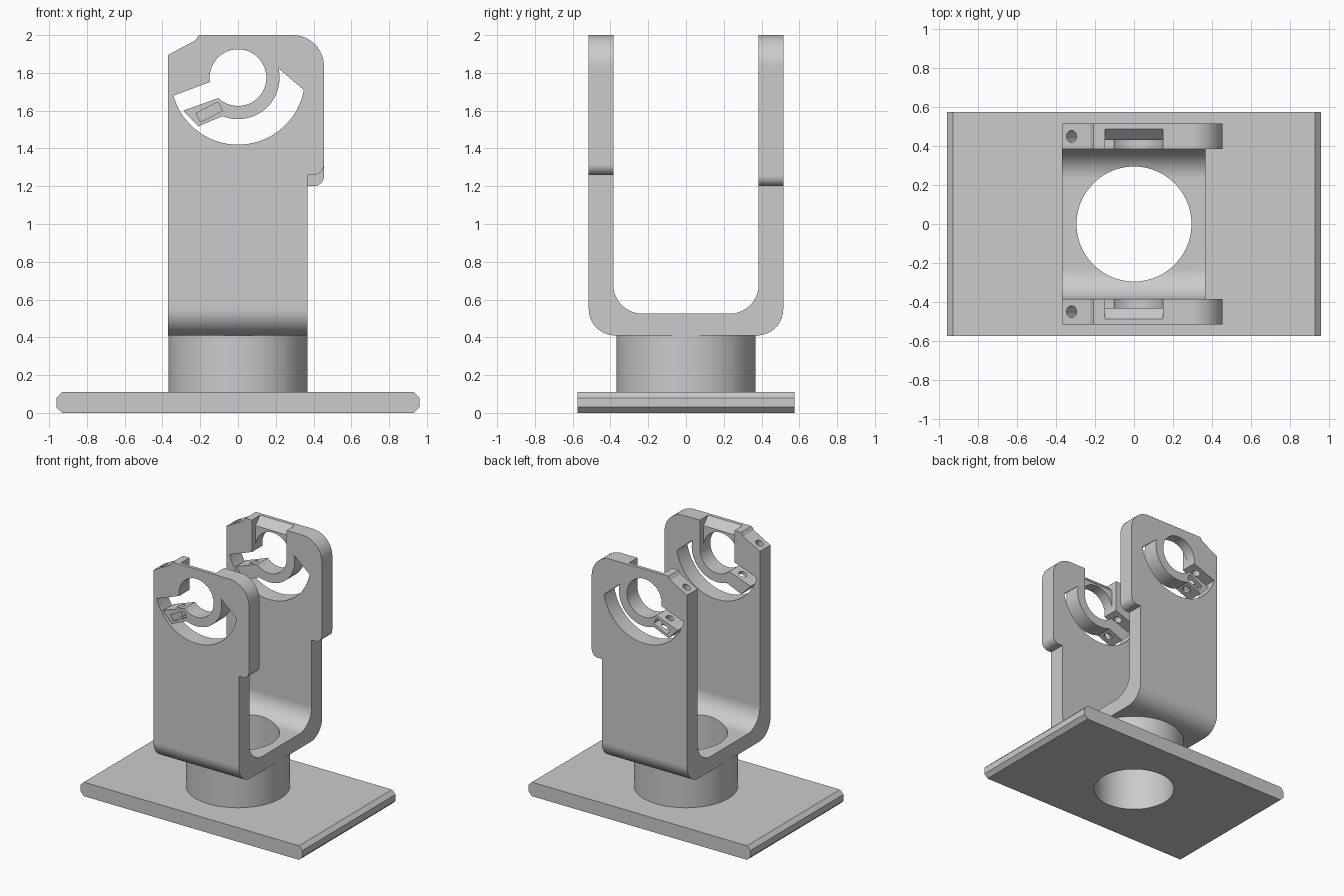
import bpy, bmesh
from math import cos, sin, radians
from mathutils import Vector, Matrix

if "Cube" in bpy.data.objects:
    bpy.data.objects.remove(bpy.data.objects["Cube"])

HOLE_Z = 1.775


def arc(cx, cy, r, a0, a1, n=16):
    return [(cx + r * cos(radians(a0 + (a1 - a0) * i / n)),
             cy + r * sin(radians(a0 + (a1 - a0) * i / n))) for i in range(n + 1)]


def circle(cx, cy, r, n=72):
    return arc(cx, cy, r, 0, 360, n)[:-1]


def prism(name, pts, axis, lo, hi):
    """Extrude a 2D outline along the given axis."""
    place = {'x': lambda u, v, t: (t, u, v),
             'y': lambda u, v, t: (u, t, v),
             'z': lambda u, v, t: (u, v, t)}[axis]
    bm = bmesh.new()
    face = bm.faces.new([bm.verts.new(place(u, v, lo)) for u, v in pts])
    new = bmesh.ops.extrude_face_region(bm, geom=[face])['geom']
    bmesh.ops.translate(bm, vec=Vector(place(0, 0, hi - lo)),
                        verts=[g for g in new if isinstance(g, bmesh.types.BMVert)])
    bmesh.ops.recalc_face_normals(bm, faces=bm.faces)
    mesh = bpy.data.meshes.new(name)
    bm.to_mesh(mesh)
    bm.free()
    obj = bpy.data.objects.new(name, mesh)
    bpy.context.collection.objects.link(obj)
    return obj


def activate(obj):
    bpy.ops.object.select_all(action='DESELECT')
    obj.select_set(True)
    bpy.context.view_layer.objects.active = obj


def boolean(obj, cutter, operation='DIFFERENCE'):
    cutter.hide_render = True
    mod = obj.modifiers.new("bool", 'BOOLEAN')
    mod.operation, mod.solver, mod.object = operation, 'EXACT', cutter
    activate(obj)
    bpy.ops.object.modifier_apply(modifier=mod.name)
    bpy.data.objects.remove(cutter)


# Base plate with chamfered ends, and the collar above it
base = prism("base_plate", [(-.93, 0), (.93, 0), (.96, .03), (.96, .08), (.93, .11),
                            (-.93, .11), (-.96, .08), (-.96, .03)], 'y', -.575, .575)
collar = prism("collar", circle(0, 0, .368), 'z', .11, .41)

# U-shaped cradle, extruded in x and trimmed to the side outline
u_profile = ([(-.515, 2.1)] + arc(-.375, .55, .14, 180, 270) + arc(.375, .55, .14, 270, 360)
             + [(.515, 2.1), (.385, 2.1)] + arc(.23, .68, .155, 0, -90)
             + arc(-.23, .68, .155, 270, 180) + [(-.385, 2.1)])
cradle = prism("cradle", u_profile, 'x', -.6, .7)
outline = ([(-.37, .2), (.368, .2), (.368, 1.2)] + arc(.4, 1.255, .055, -90, 0, 8)
           + arc(.29, 1.835, .165, 0, 90) + [(-.207, 2), (-.225, 1.973), (-.37, 1.895)])
boolean(cradle, prism("outline_trim", outline, 'y', -.8, .8), 'INTERSECT')

# The front arm's shoulder sits a little higher
shoulder = [(.368, 1.1), (.368, 1.26)] + arc(.4, 1.315, .055, -90, 0, 8) + [(.6, 1.315), (.6, 1.1)]
boolean(cradle, prism("shoulder_cut", shoulder, 'y', -.8, 0))

# Bore through everything
for part in (base, collar, cradle):
    boolean(part, prism("bore", circle(0, 0, .295), 'z', -.2, .9))

# Flexible clamp: curved slot leaving a ring that ends in a tab
slot = (arc(0, HOLE_Z, .355, 195.6, 349.3, 40) + arc(0, HOLE_Z, .22, 13, -112, 32)
        + [(-.21, 1.517), (-.29, 1.6), (-.095, 1.67), (-.05, 1.686), (-.08, 1.777)])
boolean(cradle, prism("clamp_slot", slot, 'y', -.8, .8))
boolean(cradle, prism("pivot_hole", circle(0, HOLE_Z, .15), 'y', -.8, .8))

# Per arm: insertion notch, nut pocket and clamp screw hole
nut = Vector((-.152, 0, 1.593))
along = Vector((.89, 0, .457))
up = Vector((-.457, 0, .89))
for s in (-1, 1):
    notch = [(s * y, z) for y, z in ((.3, HOLE_Z), (.43, HOLE_Z), (.43, 1.94),
                                     (.4875, 2), (.4875, 2.1), (.3, 2.1))]
    boolean(cradle, prism("notch", notch, 'x', -.15, .15))

    corners = [nut + along * a * .065 + up * b * .026
               for a, b in ((-1, -1), (1, -1), (1, 1), (-1, 1))]
    boolean(cradle, prism("nut_pocket", [(c.x, c.z) for c in corners],
                          'y', *sorted((s * .4, s * .6))))

    screw = prism("screw_hole", circle(0, 0, .03, 32), 'z', -.15, .5)
    screw.data.transform(Matrix.Translation(nut + Vector((0, s * .45, 0)))
                         @ up.to_track_quat('Z', 'Y').to_matrix().to_4x4())
    boolean(cradle, screw)

# Smooth the curved faces, keep flat faces flat
for part in (base, collar, cradle):
    activate(part)
    bpy.ops.object.shade_smooth_by_angle(angle=radians(25))
    weighted = part.modifiers.new("weighted_normals", 'WEIGHTED_NORMAL')
    weighted.keep_sharp = True
